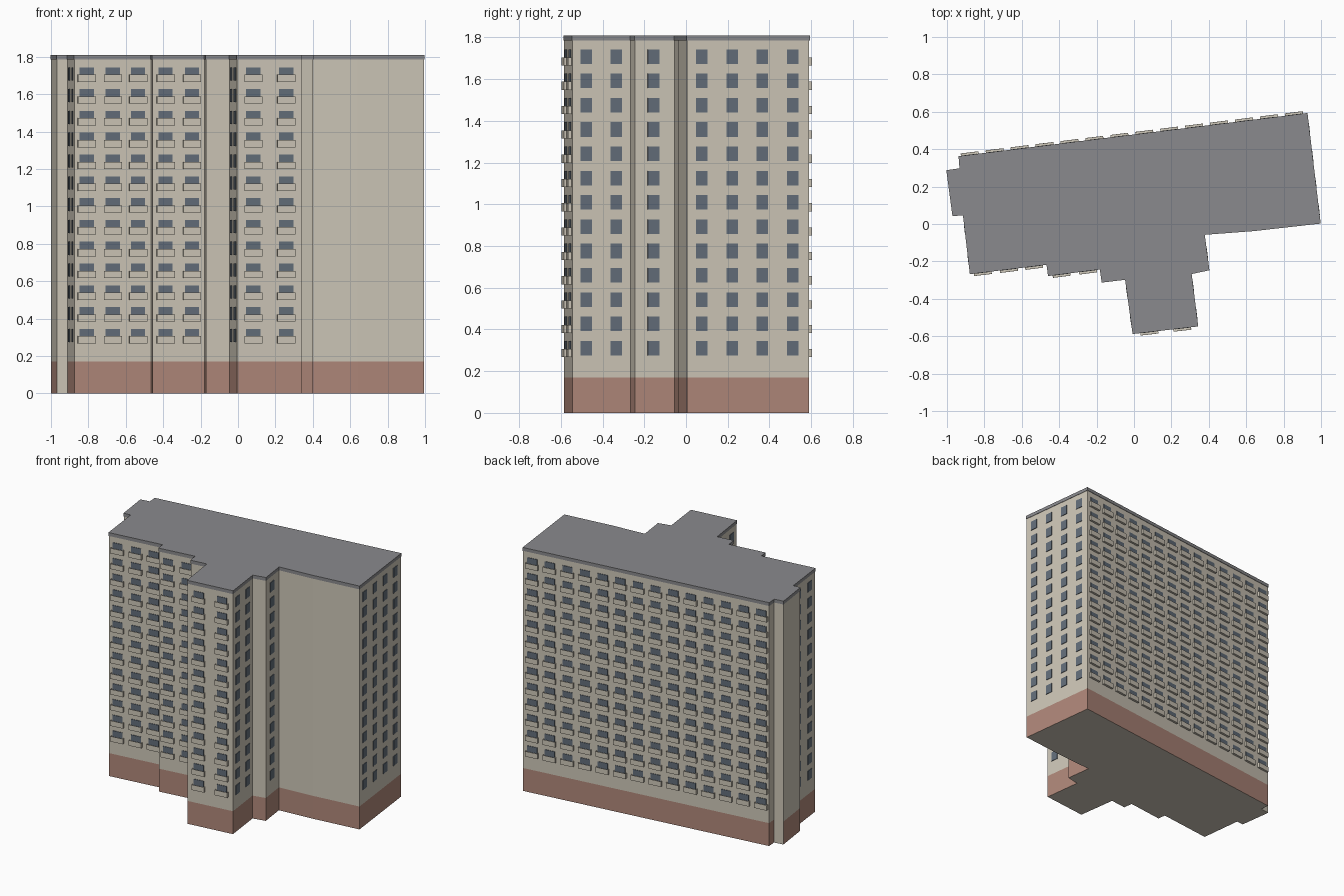
import bpy, bmesh
from mathutils import Vector

if "Cube" in bpy.data.objects:
    bpy.data.objects.remove(bpy.data.objects["Cube"], do_unlink=True)


def material(name, rgb):
    lin = [((c / 255 + 0.055) / 1.055) ** 2.4 for c in rgb] + [1]
    m = bpy.data.materials.new(name)
    m.use_nodes = True
    m.diffuse_color = lin
    m.node_tree.nodes["Principled BSDF"].inputs["Base Color"].default_value = lin
    return m


CREAM = material("cream wall", (206, 199, 184))
BRICK = material("red brick", (176, 136, 122))
GLASS = material("blue grey glass", (99, 110, 122))
ROOF = material("grey roof", (138, 138, 141))

# Footprint corners, counterclockwise from the front left
OUTLINE = dict(
    A=(-.875, -.265), B=(-.465, -.215), C=(-.457, -.275), D=(-.18, -.24),
    E=(-.17, -.31), F=(-.045, -.295), G=(-.005, -.585), H=(.34, -.545),
    I=(.305, -.265), J=(.4, -.245), K=(.375, -.055), L=(.64, -.035),
    M=(.995, .005), N=(.925, .59), O=(-.935, .36), P=(-.93, .295),
    Q=(-1, .285), R=(-.968, .045), S=(-.912, .05))
CORNERS = {k: Vector((x, y, 0)) for k, (x, y) in OUTLINE.items()}
POINTS = list(CORNERS.values())
BASE_TOP, WALL_TOP, ROOF_TOP = 0.17, 1.785, 1.81
ROWS, FIRST, PITCH = 13, 0.275, 0.1165


def finish(name, bm, mats):
    me = bpy.data.meshes.new(name)
    bmesh.ops.recalc_face_normals(bm, faces=bm.faces[:])
    bm.to_mesh(me)
    bm.free()
    for m in mats:
        me.materials.append(m)
    ob = bpy.data.objects.new(name, me)
    bpy.context.collection.objects.link(ob)
    return ob


def outset(points, d):
    """Offset the footprint outward by d."""
    out = []
    for i, p in enumerate(points):
        a = (p - points[i - 1]).normalized()
        b = (points[(i + 1) % len(points)] - p).normalized()
        na, nb = Vector((a.y, -a.x, 0)), Vector((b.y, -b.x, 0))
        out.append(p + (na + nb) * d / (1 + na.dot(nb)))
    return out


def prism(bm, points, levels):
    """Stack side bands between levels and close both ends."""
    rings = [[bm.verts.new((p.x, p.y, z)) for p in points] for z in levels]
    n = len(points)
    for band, (lo, hi) in enumerate(zip(rings, rings[1:])):
        for i in range(n):
            j = (i + 1) % n
            f = bm.faces.new((lo[i], lo[j], hi[j], hi[i]))
            # The two returns of the side bay stay cream down to the ground
            plain = "ABCDEFGHIJKLMNOPQRS"[i] in "PR"
            f.material_index = 1 if band == 0 and not plain else 0
    bm.faces.new(rings[0][::-1])
    bm.faces.new(rings[-1])


# Walls with brick ground storey
bm = bmesh.new()
prism(bm, POINTS, (0, BASE_TOP, WALL_TOP))
finish("building_walls", bm, [CREAM, BRICK])

# Flat roof slab
bm = bmesh.new()
prism(bm, outset(POINTS, 0.003), (WALL_TOP, ROOF_TOP))
finish("roof_slab", bm, [ROOF]).data.polygons.foreach_set(
    "material_index", [0] * (len(POINTS) + 2))


def box(bm, origin, along, out, us, ws, zs):
    """Box in a wall's own frame: us along it, ws outward, zs upward."""
    v = [[[bm.verts.new(origin + along * u + out * w + Vector((0, 0, z)))
           for z in zs] for w in ws] for u in us]
    flat = [v[i][j][k] for i in (0, 1) for j in (0, 1) for k in (0, 1)]
    for ids in ("0132", "4576", "0154", "2376", "0264", "1375"):
        bm.faces.new([flat[int(c)] for c in ids])


# Wall, window column positions along it, whether it carries balconies
back_columns = [0.037 + 0.0717 * i for i in range(14)]
FACADES = [
    ("AB", (.16, .5, .83), True), ("CD", (.25, .76), True),
    ("GH", (.25, .76), True), ("NO", back_columns, True),
    ("MN", (.12, .37, .615, .865), False), ("HI", (.24, .75), False),
    ("JK", (.47,), False), ("FG", (.25, .75), False), ("SA", (.25, .75), False)]

windows, balconies = bmesh.new(), bmesh.new()
for wall, columns, has_balcony in FACADES:
    p, q = CORNERS[wall[0]], CORNERS[wall[1]]
    along = (q - p).normalized()
    out = Vector((along.y, -along.x, 0))
    for t in columns:
        for row in range(ROWS):
            frame = (p.lerp(q, t) + Vector((0, 0, FIRST + row * PITCH)), along, out)
            w = 0.038 if has_balcony else 0.028
            box(windows, *frame, (-w, w), (-0.002, 0.004), (0, 0.07))
            if has_balcony:
                h, d, s = 0.048, 0.016, 0.003
                z0, z1 = -0.008, 0.031
                box(balconies, *frame, (-h, h), (d - s, d), (z0, z1))
                box(balconies, *frame, (-h, h), (0, d - s), (z0, z0 + s))
                for u in (-h, h - s):
                    box(balconies, *frame, (u, u + s), (0, d - s), (z0 + s, z1))
finish("windows", windows, [GLASS])
finish("balconies", balconies, [CREAM])
